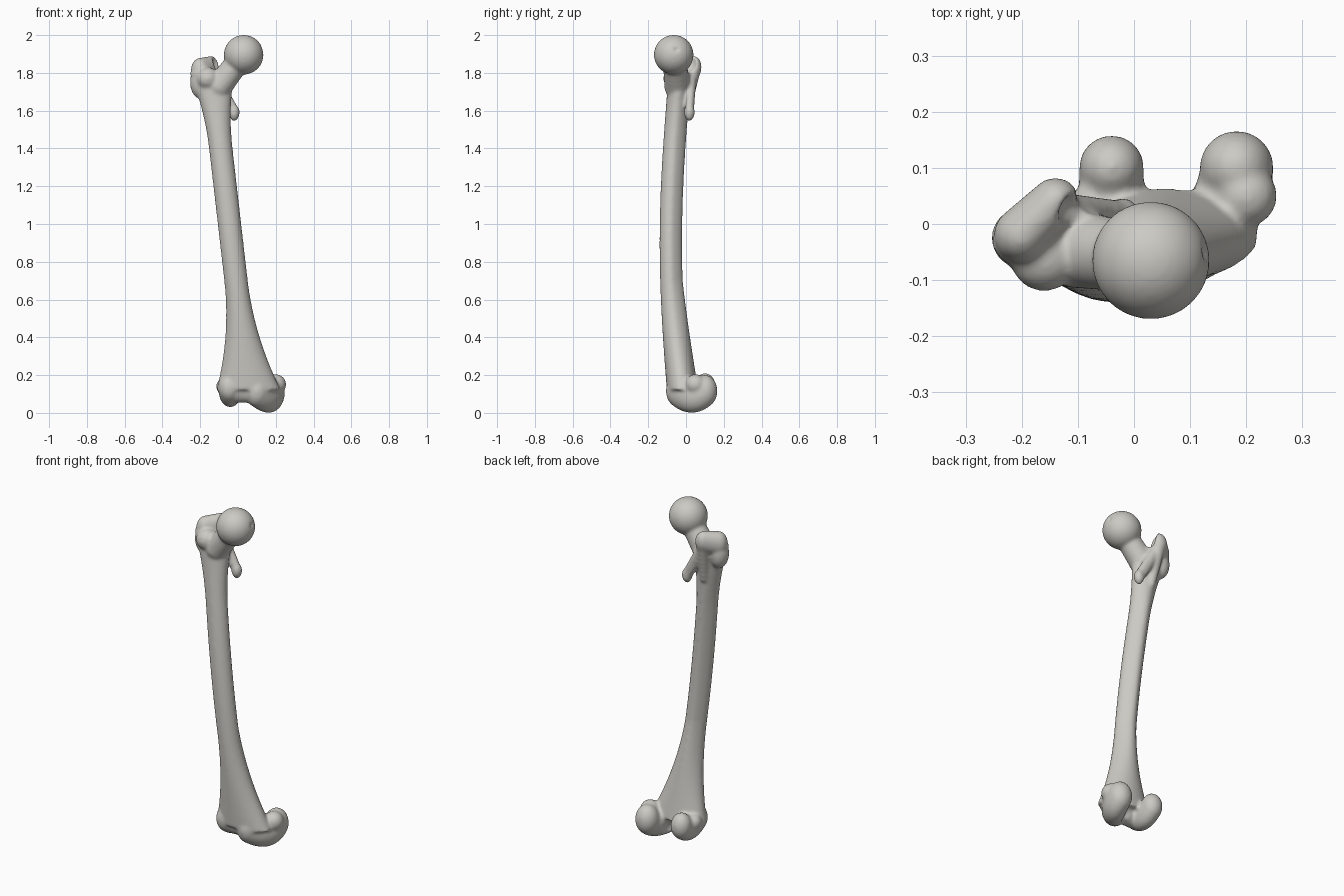
import bpy
import bmesh
from math import sin, cos, pi, tau
from mathutils import Matrix, Vector

cube = bpy.data.objects.get("Cube")
if cube:
    bpy.data.objects.remove(cube)

bone = bpy.data.materials.new("pale bone")
bone.use_nodes = True
colour = (0.6, 0.59, 0.55, 1)
bone.diffuse_color = colour
shader = bone.node_tree.nodes["Principled BSDF"]
shader.inputs["Base Color"].default_value = colour


def blob(mesh, centre, radius, tall=1):
    """Round lump, stretched upward by the factor tall."""
    place = Matrix.Translation(centre)
    stretch = Matrix.Diagonal((radius, radius, radius * tall, 1))
    bmesh.ops.create_icosphere(mesh, subdivisions=4, radius=1,
                               matrix=place @ stretch)


def bar(mesh, start, end, start_radius, end_radius, tall=1, steps=8):
    """Tapered round bar made of overlapping lumps."""
    for step in range(steps + 1):
        part = step / steps
        radius = start_radius + (end_radius - start_radius) * part
        blob(mesh, Vector(start).lerp(Vector(end), part), radius, tall)


def shaft_ring(mesh, z, sides=40):
    """Cross-section of the bowed shaft, flared at both ends, ridged behind."""
    low_flare = max(0, (0.7 - z) / 0.5)
    high_flare = max(0, (z - 1.4) / 0.4)
    middle = 0.07 - 0.115 * z
    half_width = 0.063 + 0.08 * low_flare ** 2 + 0.055 * high_flare ** 2
    half_depth = 0.06 + 0.02 * low_flare
    front = -0.1 - 0.04 * sin(pi * (z - 0.1) / 1.6)
    ridge = 0.35 * (1 - min(1, low_flare)) * (1 - min(1, high_flare))
    ring = []
    for side in range(sides):
        angle = tau * side / sides
        narrowing = 1 - ridge * max(0, sin(angle))
        x = middle + half_width * cos(angle) * narrowing
        y = front + half_depth * (1 + sin(angle))
        ring.append(mesh.verts.new((x, y, z)))
    return ring


def shaft(mesh, bottom, top, steps=40):
    rings = [shaft_ring(mesh, bottom + (top - bottom) * step / steps)
             for step in range(steps + 1)]
    for lower, upper in zip(rings, rings[1:]):
        for side in range(len(lower)):
            before = side - 1
            mesh.faces.new((lower[before], lower[side],
                            upper[side], upper[before]))
    mesh.faces.new(reversed(rings[0]))
    mesh.faces.new(rings[-1])


def condyle(mesh, back_x, front_x, bottom, radius, steps=12):
    """Rocker-shaped knuckle running from the back to the front."""
    tall = 1.3
    for step in range(steps + 1):
        part = step / steps
        x = back_x + (front_x - back_x) * part ** 2
        y = 0.1 - 0.14 * part
        z = bottom + radius * tall + 0.12 * (part - 0.5) ** 2
        blob(mesh, (x, y, z), radius, tall)


def make_object(name, mesh):
    data = bpy.data.meshes.new(name)
    mesh.to_mesh(data)
    mesh.free()
    data.materials.append(bone)
    made = bpy.data.objects.new(name, data)
    bpy.context.collection.objects.link(made)
    return made


def fuse(target, label):
    remesh = target.modifiers.new(label, 'REMESH')
    remesh.mode = 'VOXEL'
    remesh.voxel_size = 0.007
    remesh.use_smooth_shade = True


solid = bmesh.new()
shaft(solid, bottom=0.12, top=1.8)

# Ball head and neck
head = Vector((0.03, -0.065, 1.896))
neck_root = Vector((-0.1, -0.045, 1.73))
blob(solid, head, radius=0.105)
bar(solid, neck_root, head, start_radius=0.07, end_radius=0.06)

# Greater trochanter: slanting crest, front shoulder, outer swell, back edge
crest_front = Vector((-0.2, -0.02, 1.81))
crest_back = Vector((-0.14, 0.04, 1.83))
shoulder = Vector((-0.16, -0.06, 1.77))
bar(solid, crest_front, crest_back, start_radius=0.05, end_radius=0.043,
    tall=1.4)
blob(solid, shoulder, radius=0.06)
blob(solid, (-0.2, -0.025, 1.75), radius=0.054, tall=1.6)
bar(solid, crest_back, (-0.12, 0, 1.6), start_radius=0.04, end_radius=0.025,
    tall=1.5)

# Lesser trochanter and the ridge joining it to the greater one
knob = Vector((-0.02, 0.018, 1.59))
blob(solid, knob, radius=0.029, tall=1.5)
bar(solid, knob, (-0.11, 0.03, 1.75), start_radius=0.024, end_radius=0.024,
    tall=2)

# Inner and outer condyles with the swellings on their sides
condyle(solid, back_x=0.183, front_x=0.1, bottom=0, radius=0.066)
condyle(solid, back_x=-0.04, front_x=-0.045, bottom=0.03, radius=0.058)
blob(solid, (0.2, 0.05, 0.15), radius=0.055)
blob(solid, (-0.07, 0.03, 0.14), radius=0.046)

# Bridge carrying the groove between the condyles
bar(solid, (-0.03, -0.03, 0.13), (0.1, -0.025, 0.13),
    start_radius=0.055, end_radius=0.055, tall=1.4)

thigh_bone = make_object("thigh_bone", solid)

# Hollows: pit in the head, pocket behind the crest, notch between condyles
hollow = bmesh.new()
blob(hollow, head + Vector((0.11, 0.015, 0.03)), radius=0.022)
blob(hollow, (-0.1, 0.02, 1.86), radius=0.036, tall=1.5)
bar(hollow, (0.07, 0.04, 0.05), (0.07, 0.15, 0.1),
    start_radius=0.04, end_radius=0.045, tall=1.5)
hollow_cutter = make_object("hollow_cutter", hollow)
fuse(hollow_cutter, "join hollows")
hollow_cutter.hide_render = True

# Fuse the parts, carve the hollows, then soften the joins
fuse(thigh_bone, "fuse parts")
carve = thigh_bone.modifiers.new("carve hollows", 'BOOLEAN')
carve.operation = 'DIFFERENCE'
carve.object = hollow_cutter
fuse(thigh_bone, "even out")
soften = thigh_bone.modifiers.new("soften joins", 'SMOOTH')
soften.factor = 0.5
soften.iterations = 10

bpy.context.view_layer.objects.active = thigh_bone
thigh_bone.select_set(True)
for modifier in list(thigh_bone.modifiers):
    bpy.ops.object.modifier_apply(modifier=modifier.name)
bpy.data.objects.remove(hollow_cutter)
bpy.ops.object.shade_smooth()
